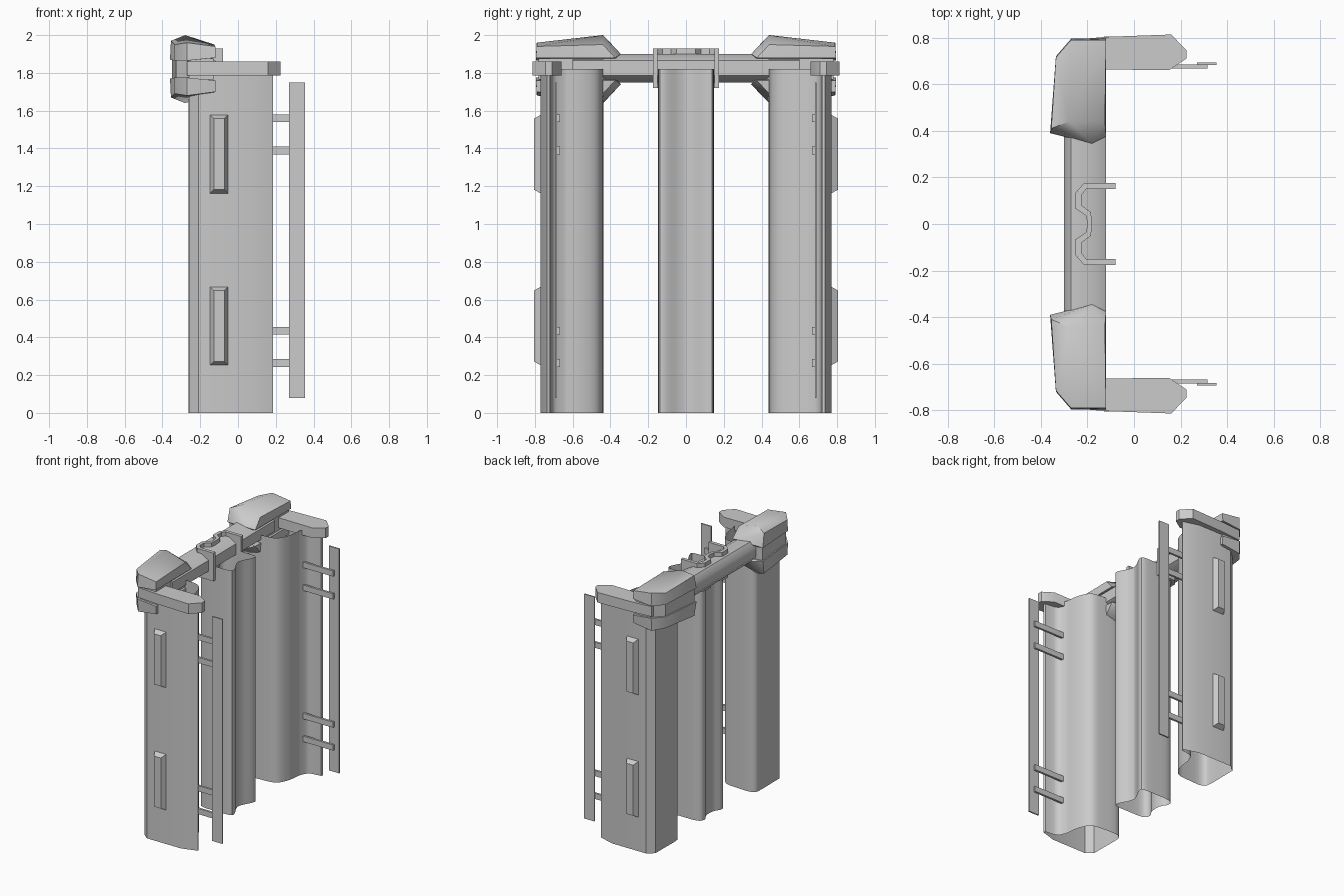
import bpy
import bmesh
import math
from mathutils import Vector

if "Cube" in bpy.data.objects:
    bpy.data.objects.remove(bpy.data.objects["Cube"])

grey = bpy.data.materials.new("light_grey")
grey.use_nodes = True
tone = (0.6, 0.6, 0.6, 1)
grey.diffuse_color = tone
grey.node_tree.nodes["Principled BSDF"].inputs["Base Color"].default_value = tone
parts = []


def finish(name, bm):
    bmesh.ops.recalc_face_normals(bm, faces=bm.faces)
    mesh = bpy.data.meshes.new(name)
    bm.to_mesh(mesh)
    bm.free()
    mesh.materials.append(grey)
    obj = bpy.data.objects.new(name, mesh)
    bpy.context.collection.objects.link(obj)
    parts.append(obj)
    return obj


def rounded(points, rounds=2):
    """Corner-cut an open path, keeping its ends."""
    path = [Vector(p) for p in points]
    for _ in range(rounds):
        cut = [path[0]]
        for a, b in zip(path, path[1:]):
            cut += [a.lerp(b, 0.25), a.lerp(b, 0.75)]
        path = cut + [path[-1]]
    return [tuple(p) for p in path]


def prism(name, outline, low, high, caps=True):
    """Extrude an xy outline from low to high."""
    bm = bmesh.new()
    rings = [[bm.verts.new((p[0], p[1], z)) for p in outline] for z in (low, high)]
    n = len(outline)
    for i in range(n):
        j = (i + 1) % n
        bm.faces.new((rings[0][i], rings[0][j], rings[1][j], rings[1][i]))
    if caps:
        bm.faces.new(rings[0])
        bm.faces.new(rings[1])
    return finish(name, bm)


def hull(name, points):
    bm = bmesh.new()
    for p in points:
        bm.verts.new(p)
    res = bmesh.ops.convex_hull(bm, input=bm.verts)
    loose = {g for g in res["geom_interior"] + res["geom_unused"]
             if isinstance(g, bmesh.types.BMVert) and not g.link_faces}
    bmesh.ops.delete(bm, geom=list(loose), context="VERTS")
    bmesh.ops.dissolve_limit(bm, angle_limit=0.03, verts=bm.verts, edges=bm.edges)
    return finish(name, bm)


def box(name, x0, x1, y0, y1, z0, z1):
    y0, y1 = sorted((y0, y1))
    return prism(name, [(x0, y0), (x1, y0), (x1, y1), (x0, y1)], z0, z1)


# Side column: flat outside, smooth bulge inside, open at both ends
flute = rounded([(0.18, 0.72), (0.09, 0.71), (0.07, 0.68), (0.055, 0.64)], 1)
bulge = rounded([(0.055, 0.64), (0.045, 0.54), (0.0, 0.45), (-0.10, 0.44),
                 (-0.255, 0.435), (-0.262, 0.52), (-0.26, 0.62)])
column = [(-0.26, 0.73), (-0.21, 0.77), (0.07, 0.77), (0.185, 0.735)]
column += flute + bulge[1:]

# Arm around the top of the column
arm = [(-0.27, 0.79), (-0.12, 0.803), (0.16, 0.813), (0.225, 0.745),
       (0.225, 0.71), (0.15, 0.66), (-0.27, 0.665)]

# Upper half of the corner block
block = [(-0.28, 0.44, 2.0), (-0.27, 0.79, 1.96), (-0.355, 0.41, 1.97),
         (-0.335, 0.715, 1.95), (-0.125, 0.44, 1.95), (-0.12, 0.79, 1.94),
         (-0.36, 0.39, 1.87), (-0.335, 0.72, 1.865), (-0.27, 0.795, 1.865),
         (-0.12, 0.795, 1.88), (-0.12, 0.375, 1.88), (-0.18, 0.345, 1.90),
         (-0.18, 0.37, 1.87)]
web = [(-0.35, 0.40), (-0.328, 0.71), (-0.26, 0.78), (-0.13, 0.78),
       (-0.13, 0.44), (-0.20, 0.39)]
mid = 1.82

for side, s in (("front", -1), ("back", 1)):
    prism(side + "_column", [(x, s * y) for x, y in column], 0, mid, caps=False)
    prism(side + "_arm", [(x, s * y) for x, y in arm], 1.785, 1.86)
    prism(side + "_block_web", [(x, s * y) for x, y in web], 1.765, 1.875)
    hull(side + "_upper_block", [(x, s * y, z) for x, y, z in block])
    hull(side + "_lower_block", [(x, s * y, 2 * mid - z) for x, y, z in block])
    # Raised pads on the outer face
    for place, z in (("lower", 0.46), ("upper", 1.37)):
        pad = [(-0.10 + i * (0.05 - d), s * y, z + k * (0.21 - d))
               for d, y in ((0, 0.765), (0.022, 0.805))
               for i in (-1, 1) for k in (-1, 1)]
        hull(f"{side}_{place}_pad", pad)
    # Vertical rail and its cross bars
    box(side + "_rail", 0.27, 0.355, s * 0.682, s * 0.692, 0.08, 1.75)
    for i, z in enumerate((0.265, 0.435, 1.39, 1.56)):
        box(f"{side}_rail_bar_{i + 1}", 0.05, 0.315, s * 0.668, s * 0.684,
            z - 0.021, z + 0.021)

# Middle column with a shallow groove on both broad faces
half = [(-0.19, 0.0), (-0.195, 0.05), (-0.225, 0.09), (-0.22, 0.13), (-0.18, 0.148),
        (-0.08, 0.148), (0.03, 0.148), (0.055, 0.135), (0.04, 0.09), (0.01, 0.04),
        (0.0, 0.0)]
half = rounded(half, 1)
prism("middle_column", half + [(x, -y) for x, y in half[-2:0:-1]], 0, mid, caps=False)

# Cross beam joining the two corner blocks
beam = [(-0.30, 1.79), (-0.30, 1.86), (-0.27, 1.90), (-0.18, 1.90),
        (-0.12, 1.865), (-0.12, 1.785), (-0.18, 1.75), (-0.27, 1.75)]
hull("cross_beam", [(x, y, z) for y in (-0.6, 0.6) for x, z in beam])

# Folded strap around the middle of the beam
fold = [(-0.08, 0.15), (-0.205, 0.15), (-0.225, 0.125), (-0.225, 0.08),
        (-0.185, 0.05), (-0.18, 0.0)]
edge = [(-0.08, 0.175), (-0.215, 0.175), (-0.25, 0.135), (-0.25, 0.065),
        (-0.205, 0.035), (-0.20, 0.0)]
inner = fold + [(x, -y) for x, y in fold[-2::-1]]
outer = edge + [(x, -y) for x, y in edge[-2::-1]]
prism("middle_strap", inner + outer[::-1], 1.72, 1.93)

# Smooth the curves, keep the creases
bpy.ops.object.select_all(action="DESELECT")
for obj in parts:
    obj.select_set(True)
bpy.context.view_layer.objects.active = parts[0]
bpy.ops.object.shade_smooth_by_angle(angle=math.radians(38))
